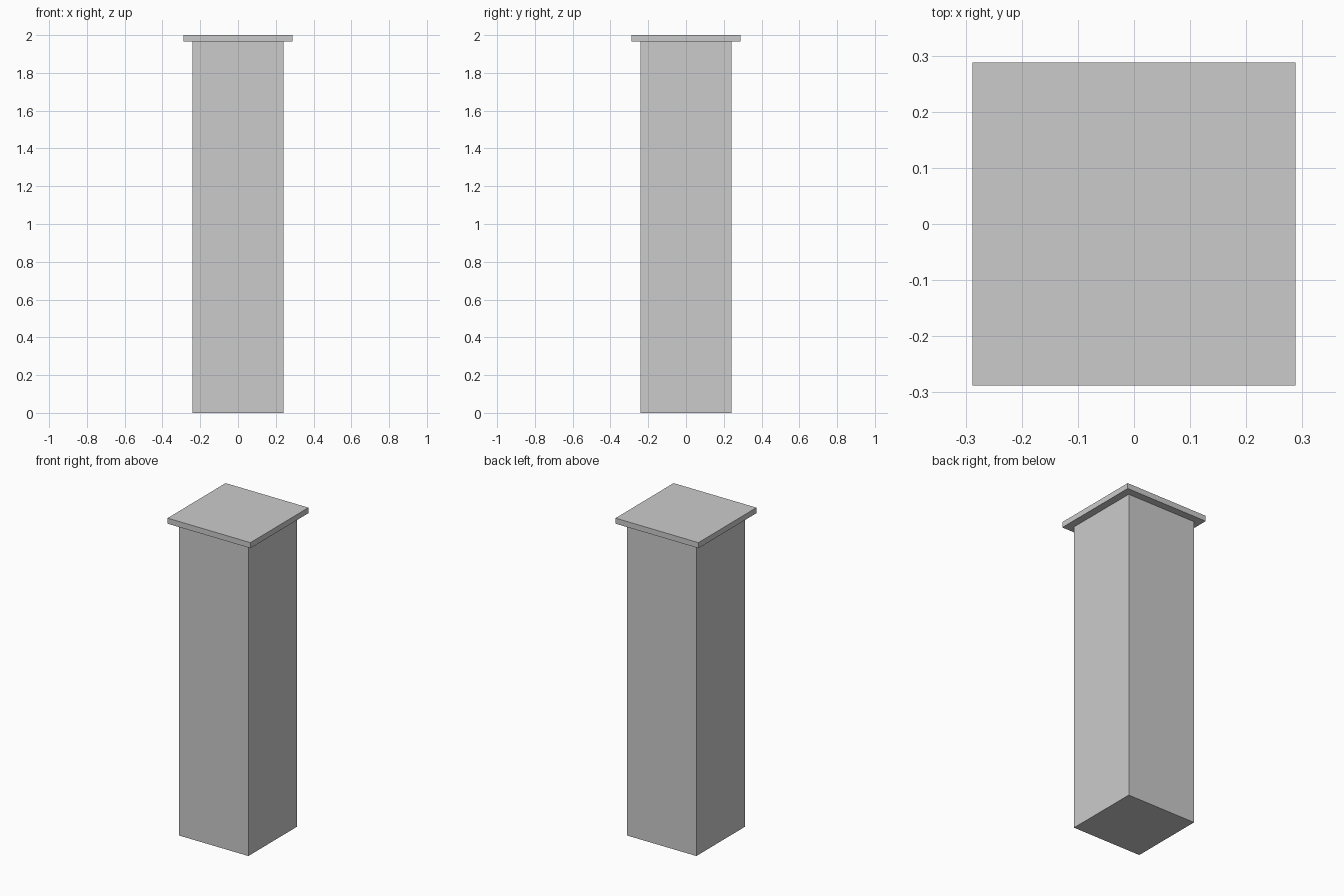
import bpy

if "Cube" in bpy.data.objects:
    bpy.data.objects.remove(bpy.data.objects["Cube"])


def box(name, half_width, z_low, z_high):
    bpy.ops.mesh.primitive_cube_add(size=1, location=(0, 0, (z_low + z_high) / 2))
    obj = bpy.context.object
    obj.name = name
    obj.scale = (2 * half_width, 2 * half_width, z_high - z_low)
    bpy.ops.object.transform_apply(location=False, rotation=False, scale=True)
    return obj


CAP_BASE = 1.965

# Square shaft
box("pillar_shaft", 0.241, 0.0, CAP_BASE)

# Overhanging flat cap slab
box("pillar_cap", 0.288, CAP_BASE, 2.0)
